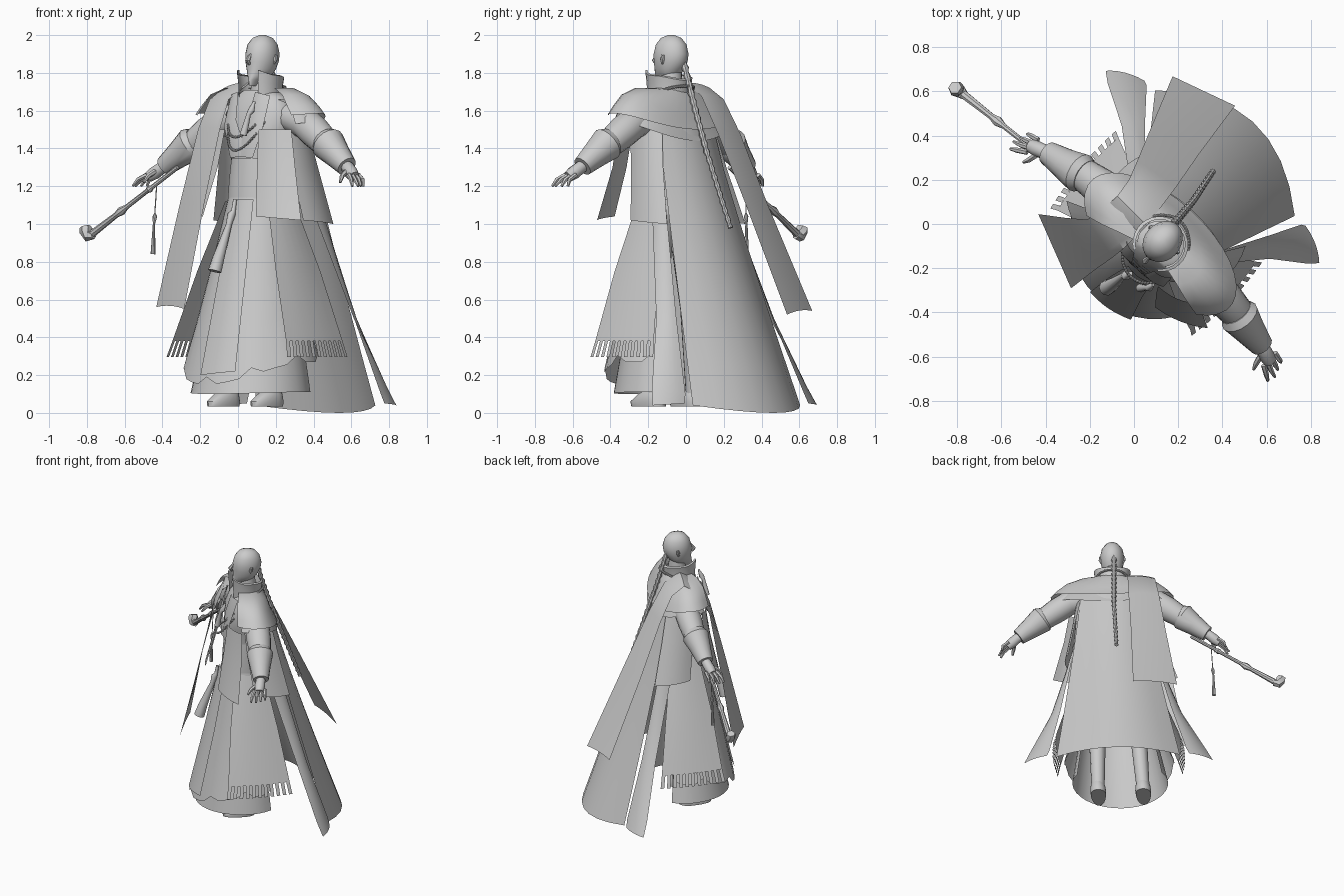
import bpy, bmesh, math
from mathutils import Vector

cube = bpy.data.objects.get("Cube")
if cube:
    bpy.data.objects.remove(cube)

grey = bpy.data.materials.new("plain_grey")
grey.use_nodes = True
grey.diffuse_color = (0.6, 0.6, 0.6, 1)
grey.node_tree.nodes["Principled BSDF"].inputs["Base Color"].default_value = (0.6, 0.6, 0.6, 1)

SIDES = (("left", 1), ("right", -1))
TURN = math.radians(-42)


def place(p):
    """Body frame (u = its left, v = its back) to world, with a slight lean."""
    u, v, z = p
    u -= 0.06 * max(0, 1 - z / 1.4)
    c, s = math.cos(TURN), math.sin(TURN)
    return Vector((0.12 + u * c - v * s, -0.09 + u * s + v * c, z))


def finish(name, bm):
    bmesh.ops.recalc_face_normals(bm, faces=bm.faces)
    mesh = bpy.data.meshes.new(name)
    bm.to_mesh(mesh)
    bm.free()
    ob = bpy.data.objects.new(name, mesh)
    bpy.context.collection.objects.link(ob)
    mesh.materials.append(grey)
    bpy.ops.object.select_all(action='DESELECT')
    ob.select_set(True)
    bpy.context.view_layer.objects.active = ob
    bpy.ops.object.shade_smooth_by_angle(angle=math.radians(40))


def loft(name, rows, closed=False, caps=False, body=True):
    bm = bmesh.new()
    grid = [[bm.verts.new(place(p) if body else p) for p in r] for r in rows]
    n = len(grid[0])
    for a, b in zip(grid, grid[1:]):
        for i in range(n if closed else n - 1):
            j = (i + 1) % n
            bm.faces.new((a[i], a[j], b[j], b[i]))
    if caps:
        bm.faces.new(grid[0])
        bm.faces.new(grid[-1])
    finish(name, bm)


def arc(ru, front, back, z_back, z_side=None, z_front=None, reach=180, n=24, v0=0):
    """Ring or open arc; angle 0 is the back and the ends meet at the front."""
    z_side = z_back if z_side is None else z_side
    z_front = z_side if z_front is None else z_front
    out = []
    for i in range(n if reach == 180 else n + 1):
        a = math.radians(reach) * (2 * i / n - 1)
        c = math.cos(a)
        z = z_side + ((z_back if c > 0 else z_front) - z_side) * c * c
        out.append((ru * math.sin(a), v0 + c * (back if c > 0 else front), z))
    return out


def skirt_arc(ru, front, back, z_front, z_side):
    """Arc centred on the front, left open behind."""
    return [(u, -v, z) for u, v, z in arc(ru, back, front, z_front, z_side, reach=118)]


def tube(name, pts, radii, n=12, body=True):
    pts = [Vector(p) for p in pts]
    rows = []
    for i, p in enumerate(pts):
        d = (pts[min(i + 1, len(pts) - 1)] - pts[max(i - 1, 0)]).normalized()
        side = d.cross(Vector((0, 1, 0.05))).normalized()
        up = side.cross(d)
        rows.append([p + radii[i] * (side * math.cos(k * math.tau / n) + up * math.sin(k * math.tau / n))
                     for k in range(n)])
    loft(name, rows, True, True, body)


def cloth(name, left_edge, right_edge, bulge=(0, 0, 0), across=6):
    """Cloth strip between two edge paths, bowed along its width."""
    rows = []
    for a, b in zip(left_edge, right_edge):
        a, b = Vector(a), Vector(b)
        rows.append([a.lerp(b, t / across) + Vector(bulge) * 4 * (t / across) * (1 - t / across)
                     for t in range(across + 1)])
    loft(name, rows)


def flip(pts, s):
    return [(p[0] * s, p[1], p[2]) for p in pts]


# Head, nose, ears, neck
skull = [(0.014, .012, .024, 2.0), (0.05, .05, .065, 1.985), (0.074, .08, .094, 1.95),
         (0.083, .094, .106, 1.9), (0.08, .095, .1, 1.86), (0.071, .093, .078, 1.82),
         (0.055, .097, .045, 1.785), (0.033, .103, .03, 1.765), (0.008, .1, -.07, 1.73)]
loft("head", [arc(w, f, b, z, v0=0.01) for w, f, b, z in skull], True, True)
tube("nose", [(0, -.08, 1.9), (0, -.104, 1.865), (0, -.09, 1.845)], [.007, .014, .008], 6)
tube("neck", [(0, .015, 1.62), (0, .015, 1.82)], [.07, .055], 16)
for side, s in SIDES:
    tube(side + "_ear", flip([(.073, .02, 1.845), (.08, .025, 1.87), (.08, .03, 1.895)], s),
         [.006, .013, .009], 8)

# Braid hanging behind the head
braid, widths = [], []
for i in range(41):
    t = i / 40
    braid.append((-.015 - .01 * t, .09 + .31 * t ** 1.1, 1.87 - .89 * t))
    widths.append((.013 if i % 2 else .02) * (1 - .25 * t))
tube("braid", braid, widths, 8)

# Torso with sash, lapels, standing collar
body = [(.17, .15, .13, 1.05), (.165, .14, .13, 1.14), (.155, .13, .12, 1.34), (.19, .14, .14, 1.46),
        (.22, .13, .14, 1.58), (.17, .1, .11, 1.67), (.09, .08, .09, 1.71)]
loft("torso", [arc(*r) for r in body], True, True)
loft("sash", [arc(w, f, b, z) for w, f, b, z in
              [(.175, .155, .14, 1.13), (.172, .15, .14, 1.24), (.165, .14, .13, 1.35)]], True)
loft("collar", [arc(.115, .115, .115, 1.69, 1.68, 1.66, 145), arc(.118, .12, .118, 1.73, 1.74, 1.76, 145),
                arc(.127, .125, .122, 1.76, 1.785, 1.83, 145), arc(.112, .115, .11, 1.77, 1.79, 1.83, 145)])
for side, s in SIDES:
    cloth(side + "_lapel", flip([(.06, -.11, 1.7), (.04, -.15, 1.55), (-.04, -.145, 1.36)], s),
          flip([(.14, -.08, 1.68), (.14, -.135, 1.52), (.08, -.15, 1.35)], s), (0, -.01, 0))

# Shoulder mantle in two layers
loft("mantle_under", [arc(.2, .12, .14, 1.62, 1.66, reach=120), arc(.33, .17, .18, 1.5, 1.63, reach=120),
                      arc(.39, .2, .21, 1.44, 1.54, 1.5, 120)])
loft("mantle", [arc(.105, .1, .1, 1.72, reach=128), arc(.22, .14, .14, 1.66, 1.72, reach=128),
                arc(.32, .18, .17, 1.57, 1.685, reach=128), arc(.385, .2, .195, 1.52, 1.63, 1.6, 128),
                arc(.425, .21, .205, 1.5, 1.585, 1.56, 128)])

# Arms, cuffs and hands
for side, s in SIDES:
    tube(side + "_sleeve", flip([(.18, .02, 1.57), (.3, .02, 1.535), (.38, .01, 1.485), (.47, 0, 1.425), (.52, -.01, 1.39)], s),
         [.075, .085, .085, .075, .065], 16)
    tube(side + "_cuff", flip([(.46, 0, 1.44), (.485, -.005, 1.425), (.56, -.02, 1.37), (.65, -.035, 1.305)], s),
         [.075, .092, .073, .054], 16)
    tube(side + "_palm", flip([(.63, -.035, 1.315), (.66, -.04, 1.3), (.7, -.055, 1.27), (.73, -.065, 1.25)], s),
         [.03, .034, .036, .03], 10)
    for i in range(4):
        v = -.1 + .025 * i
        tube(f"{side}_finger_{i + 1}", flip([(.72, v + .005, 1.26), (.76, v * 1.2, 1.235),
             (.795 - .012 * abs(i - 1), v * 1.35, 1.2)], s), [.013, .012, .007], 6)
    tube(side + "_thumb", flip([(.68, -.07, 1.28), (.69, -.115, 1.255), (.7, -.14, 1.22)], s), [.015, .013, .007], 6)

# Skirts, open behind
loft("inner_skirt", [skirt_arc(.15, .13, .12, 1.1, 1.1), skirt_arc(.24, .22, .2, .6, .6),
                     skirt_arc(.33, .33, .28, .1, .11)])
hem = [(u, v, z + (.04 if i % 4 == 0 else 0)) for i, (u, v, z) in enumerate(skirt_arc(.38, .37, .28, .15, .27))]
loft("outer_skirt", [skirt_arc(.17, .155, .13, 1.14, 1.14), skirt_arc(.24, .23, .19, .8, .8),
                     skirt_arc(.31, .3, .24, .5, .5), hem])
cloth("front_panel", [(-.03, -.17, 1.13), (-.04, -.26, .7), (-.04, -.375, .2)],
      [(.1, -.155, 1.13), (.13, -.235, .7), (.18, -.345, .22)], (0, -.015, 0))

# Fringed side panels and jacket flaps
for side, s in SIDES:
    front = flip([(.15, -.1, 1.12), (.28, -.16, .75), (.405, -.2, .38)], s)
    back = flip([(.16, .1, 1.12), (.3, .17, .75), (.42, .23, .38)], s)
    cloth(side + "_side_panel", front, back, (.018 * s, 0, 0))
    bm = bmesh.new()
    a, b = Vector(front[-1]), Vector(back[-1])
    for i in range(11):
        top = []
        for t in (i / 10.6, (i + .6) / 10.6):
            top.append(a.lerp(b, t) + Vector((.018 * s * 4 * t * (1 - t), 0, 0)))
        drop = Vector((.025 * s, (i - 5) * .003, -.085))
        bm.faces.new([bm.verts.new(place(p)) for p in (top[0], top[1], top[1] + drop, top[0] + drop)])
    finish(side + "_fringe", bm)
    cloth(side + "_front_flap", flip([(.12, -.15, 1.5), (.14, -.18, 1.3), (.19, -.23, 1.04)], s),
          flip([(.3, -.09, 1.5), (.34, -.1, 1.3), (.43, -.14, 1.02)], s), (.01 * s, -.015, 0))
    cloth(side + "_side_flap", flip([(.24, -.06, 1.5), (.26, -.04, 1.3), (.32, 0, 1.02)], s),
          flip([(.21, .14, 1.5), (.25, .18, 1.3), (.31, .25, 1.0)], s), (.025 * s, 0, 0))

# Long split cape: wide back panel and two side tails
cape = []
for k in range(7):
    f = k / 6
    g = f ** 1.1
    cape.append([(t * (.21 + .215 * g), .18 + .51 * g - t * t * (.06 + .13 * g),
                  1.53 - 1.53 * f + .04 * f * t * t)
                 for t in [i / 4 - 1 for i in range(9)]])
loft("cape_back", cape)
for side, s in SIDES:
    cloth(side + "_cape_tail", flip([(.21, .13, 1.5), (.26, .2, 1.1), (.38, .36, .5), (.47, .49, .1), (.49, .5, .05)], s),
          flip([(.24, .01, 1.5), (.27, .11, 1.1), (.45, .28, .5), (.61, .38, .14), (.65, .416, .04)], s),
          (.01 * s, .01, 0))

# Scarf over the right shoulder, hanging in front and behind
cloth("scarf",
      [(-.465, -.27, .56), (-.385, -.2, 1.1), (-.32, -.14, 1.5), (-.3, -.07, 1.66), (-.29, .03, 1.72),
       (-.3, .12, 1.66), (-.33, .21, 1.48), (-.37, .36, 1.1), (-.43, .6, .54)],
      [(-.13, -.42, .55), (-.13, -.29, 1.1), (-.12, -.19, 1.5), (-.11, -.13, 1.66), (-.1, .02, 1.745),
       (-.11, .13, 1.68), (-.12, .24, 1.48), (-.13, .42, 1.1), (-.13, .69, .52)], (0, 0, .012))

# Legs and shoes
for side, s in SIDES:
    tube(side + "_leg", flip([(.1, 0, 1.05), (.14, 0, .55), (.155, -.01, .08)], s), [.09, .06, .045], 12)
    shoe = [(.03, .03, .05, .13), (.05, .1, .06, .1), (.055, .16, .07, .06), (.052, .155, .07, .035)]
    loft(side + "_shoe", [[(s * .155 + u, v - .02, z) for u, v, z in arc(w, f, b, h)]
                          for w, f, b, h in shoe], True, True)

# Bead necklace with two front loops
bm = bmesh.new()
for depth, count in ((.34, 84), (.27, 72)):
    for i in range(count):
        a = i * math.tau / count
        f = (1 - math.cos(a)) / 2
        p = place((.135 * math.sin(a), .135 * math.cos(a) - .065 * f, 1.73 - depth * f ** 1.7))
        geo = bmesh.ops.create_icosphere(bm, subdivisions=1, radius=.0085)
        bmesh.ops.translate(bm, verts=geo["verts"], vec=p)
finish("bead_necklace", bm)

# Chest charm and hanging waist case
tube("chest_charm", [(.1, -.16, 1.65), (.095, -.18, 1.6), (.085, -.19, 1.58), (.065, -.21, 1.47)],
     [.006, .018, .012, .02], 10)
tube("waist_case", [(0, -.19, 1.13), (0, -.2, 1.07), (-.005, -.21, 1.05), (-.01, -.22, 1.0),
                    (-.015, -.29, .82), (-.02, -.31, .75)], [.01, .012, .022, .016, .032, .036], 10)

# Long pipe with bowl and tassel, in world space
start, end = Vector((-.32, .23, 1.3)), Vector((-.77, .585, .95))
tube("pipe_stem", [start.lerp(end, t) for t in (0, .05, .3, .33, .36, .6, .66, .72, 1)],
     [.012, .012, .012, .02, .012, .013, .024, .015, .02], 8, False)
tube("pipe_bowl", [(-.765, .58, .94), (-.79, .6, .935), (-.805, .612, .965), (-.81, .618, .985)],
     [.02, .032, .036, .03], 6, False)
tube("pipe_tassel", [(-.43, .315, 1.215), (-.44, .318, 1.06), (-.44, .318, 1.04), (-.445, .32, 1.0), (-.45, .32, .84)],
     [.003, .003, .012, .006, .013], 8, False)
